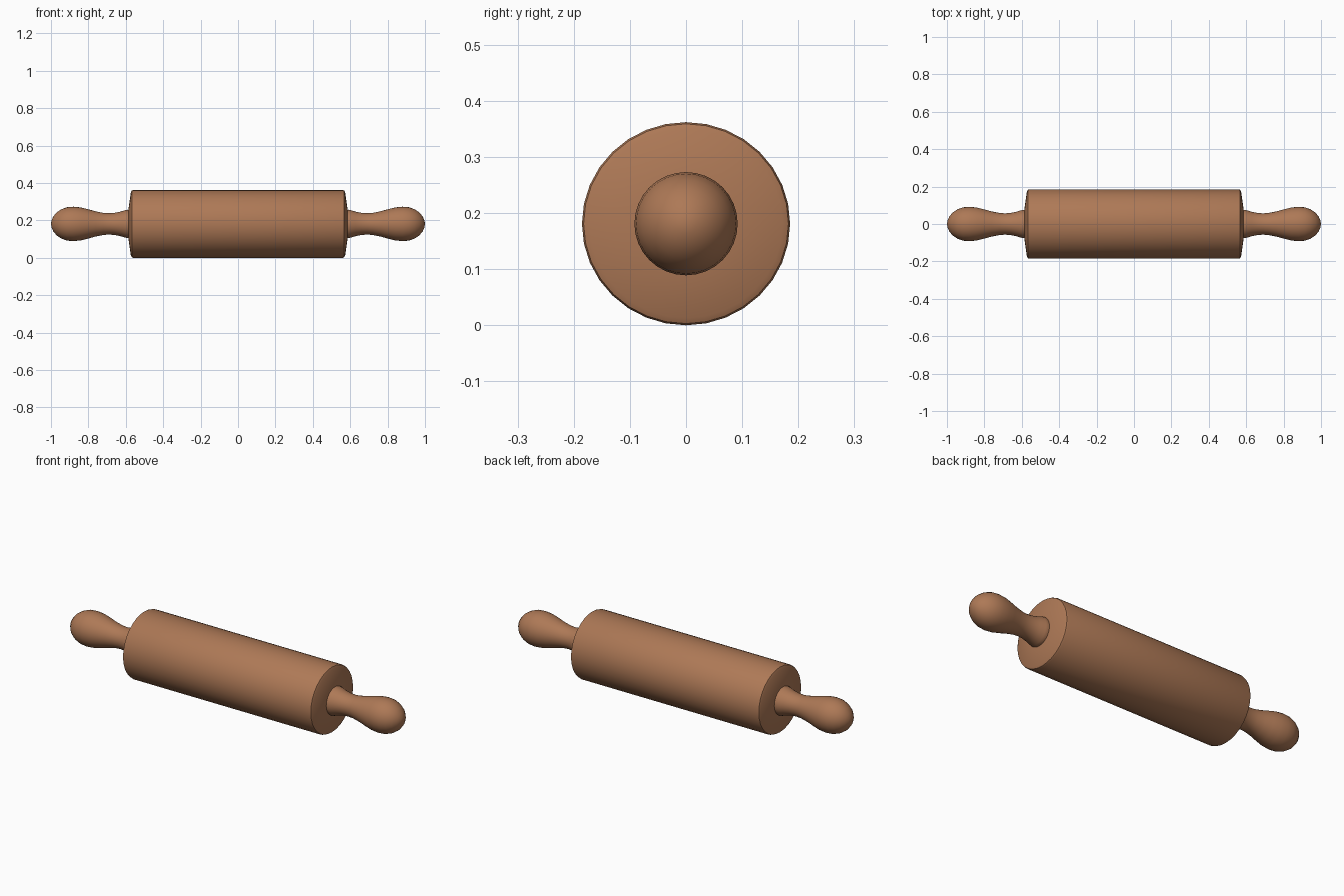
import bpy
import bmesh
import math

cube = bpy.data.objects.get("Cube")
if cube:
    bpy.data.objects.remove(cube, do_unlink=True)

AXIS_Z = 0.181

wood = bpy.data.materials.new("warm wood")
wood.use_nodes = True
colour = (0.42, 0.19, 0.093, 1.0)
wood.diffuse_color = colour
shader = next(n for n in wood.node_tree.nodes if n.type == "BSDF_PRINCIPLED")
shader.inputs["Base Color"].default_value = colour
shader.inputs["Roughness"].default_value = 0.7


def lathe(name, profile, sides, angle, y_scale=1.0):
    """Turn an (x, radius) profile around the long axis."""
    bm = bmesh.new()
    verts = [bm.verts.new((x, 0, r)) for x, r in profile]
    edges = [bm.edges.new(pair) for pair in zip(verts, verts[1:])]
    bmesh.ops.spin(bm, geom=verts + edges, cent=(0, 0, 0), axis=(1, 0, 0),
                   angle=math.tau, steps=sides, use_merge=True)
    bmesh.ops.remove_doubles(bm, verts=bm.verts, dist=0.0001)
    bmesh.ops.scale(bm, vec=(1, y_scale, 1), verts=bm.verts)
    bmesh.ops.recalc_face_normals(bm, faces=bm.faces)
    mesh = bpy.data.meshes.new(name)
    bm.to_mesh(mesh)
    bm.free()
    mesh.materials.append(wood)
    obj = bpy.data.objects.new(name, mesh)
    obj.location.z = AXIS_Z
    bpy.context.collection.objects.link(obj)
    bpy.ops.object.select_all(action="DESELECT")
    obj.select_set(True)
    bpy.context.view_layer.objects.active = obj
    bpy.ops.object.shade_smooth_by_angle(angle=math.radians(angle))
    return obj


# Roller with softened rims and slightly domed ends
half = [(0.0, 0.181), (0.56, 0.181), (0.568, 0.178), (0.573, 0.168), (0.587, 0.07), (0.587, 0.0)]
roller = [(-x, r) for x, r in reversed(half[1:])] + half
lathe("roller", roller, 32, 40, y_scale=1.025)

# Turned handles: flared collar, narrow waist, round knob
handle = [(0.575, 0.0), (0.575, 0.073), (0.59, 0.076), (0.605, 0.073),
          (0.63, 0.065), (0.66, 0.059), (0.69, 0.057), (0.72, 0.059),
          (0.76, 0.067), (0.80, 0.078), (0.84, 0.088), (0.88, 0.092),
          (0.915, 0.089), (0.945, 0.078), (0.97, 0.061), (0.988, 0.039),
          (0.997, 0.018), (1.0, 0.0)]
for side, label in ((1, "left"), (-1, "right")):
    lathe(label + "_handle", [(side * x, r) for x, r in handle], 32, 50)
